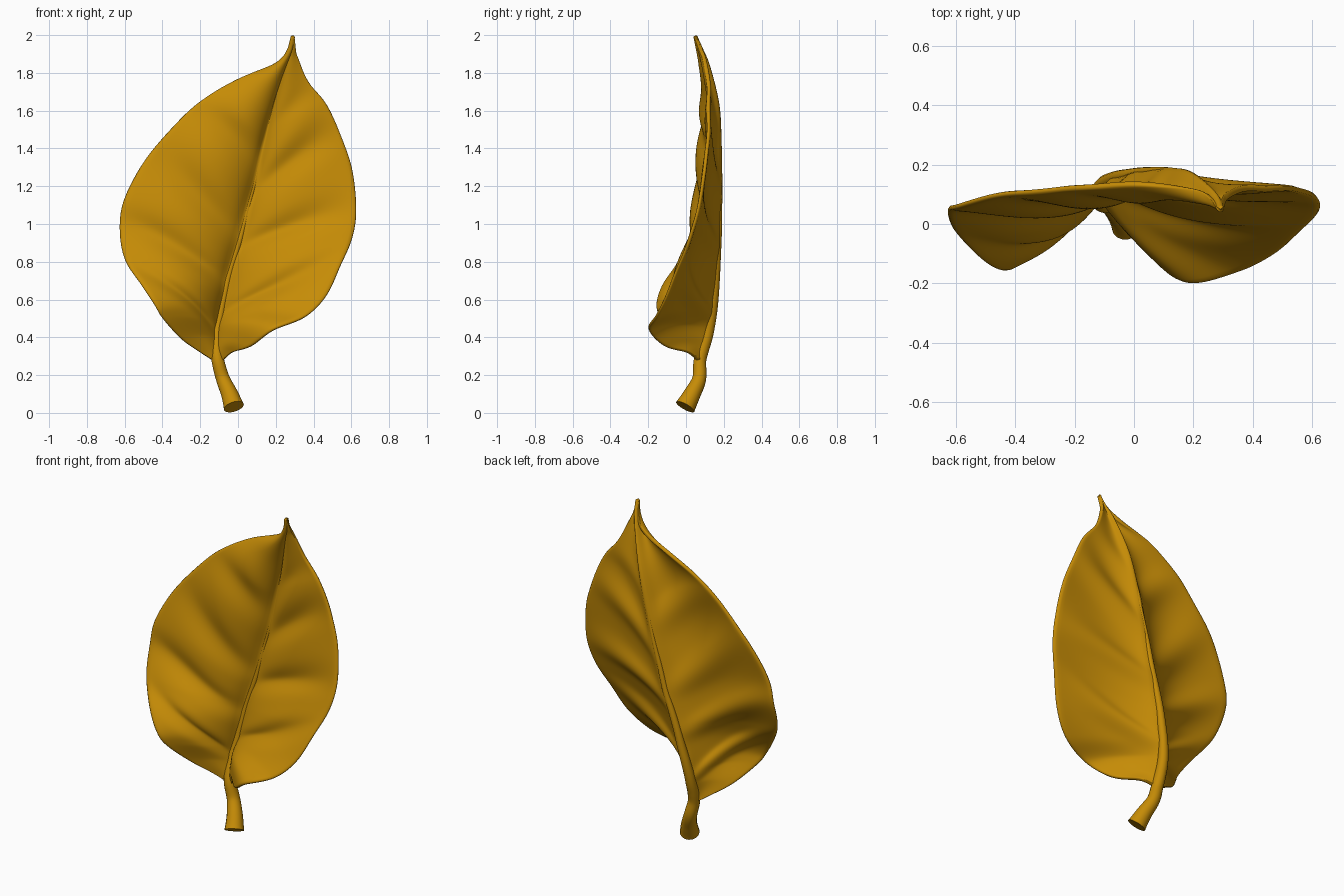
import bpy, bmesh, math
from mathutils import Vector

if "Cube" in bpy.data.objects:
    bpy.data.objects.remove(bpy.data.objects["Cube"])

gold = bpy.data.materials.new("golden_leaf")
gold.diffuse_color = (0.56, 0.26, 0.002, 1)
gold.use_nodes = True
gold.node_tree.nodes["Principled BSDF"].inputs["Base Color"].default_value = gold.diffuse_color

# Midrib and the two blade edges, base to tip; matching entries share one row
MID = [(-.105, .085, .27), (-.112, .10, .33), (-.112, .12, .39), (-.108, .135, .45),
       (-.095, .15, .53), (-.075, .161, .62), (-.052, .17, .72), (-.02, .177, .83),
       (.018, .184, .95), (.055, .189, 1.1), (.1, .192, 1.27), (.14, .191, 1.45),
       (.188, .178, 1.63), (.25, .127, 1.83), (.28, .088, 1.92), (.292, .05, 1.997)]
LEFT = [(-.13, .075, .275), (-.2, .04, .32), (-.3, -.03, .39), (-.4, -.125, .5),
        (-.445, -.15, .575), (-.515, -.115, .68), (-.6, -.03, .81), (-.628, .04, .97),
        (-.605, .06, 1.13), (-.5, .09, 1.33), (-.35, .11, 1.51), (-.2, .122, 1.65),
        (0, .14, 1.765), (.2, .12, 1.84), (.266, .085, 1.91), (.29, .05, 1.997)]
RIGHT = [(-.08, .07, .275), (-.03, .01, .32), (.07, -.11, .352), (.19, -.195, .44),
         (.36, -.155, .51), (.47, -.1, .62), (.545, -.04, .78), (.605, .02, .92),
         (.628, .06, 1.07), (.608, .1, 1.28), (.553, .115, 1.45), (.472, .12, 1.63),
         (.375, .12, 1.75), (.32, .1, 1.87), (.303, .08, 1.92), (.294, .05, 1.997)]
# Side veins: row at the midrib, row at the edge, strength
VEINS = {-1: [(2.2, 5.8, 1), (5.6, 7.4, 1), (7.8, 9.4, 1), (10.2, 10.9, .9)],
         1: [(3.6, 6.3, 1), (7.3, 8.1, 1), (9.3, 10.3, 1), (11, 11.7, .5)]}


def spline(pts, r):
    """Smooth curve through pts at fractional index r."""
    n = len(pts) - 1
    i = min(int(r), n - 1)
    t = r - i
    a, b, c, d = (Vector(pts[max(0, min(n, k))]) for k in range(i - 1, i + 3))
    return .5 * (2 * b + (c - a) * t + (2 * a - 5 * b + 4 * c - d) * t * t
                 + (3 * b - a - 3 * c + d) * t ** 3)


def blade_point(r, s):
    side = -1 if s < 0 else 1
    u = abs(s)
    m = spline(MID, r)
    e = spline(LEFT if side < 0 else RIGHT, r)
    p = m.lerp(e, u)
    fade = min(1, r / 3, (15 - r) / 4)
    p.z += .03 * 4 * u * (1 - u) * fade
    # Steep beside the midrib, flattening towards the edge
    rise = max(0, min(1, (r - 2) / 4))
    belly = .02 + .06 * rise if side < 0 else .02 + .018 * rise
    p.y -= belly * fade * math.sin(math.pi * u ** .65)
    # Veins pressed backwards, the skin between them puffed forwards
    groove = sum(k * math.exp(-((r - a - (b - a) * u ** .8) / .5) ** 2)
                 for a, b, k in VEINS[side])
    p.y += .036 * (groove - .45) * fade * (math.sin(math.pi * u ** .75) + .1 * u)
    return p


# Leaf blade
ROWS, HALF = 90, 14
bm = bmesh.new()
grid = [[bm.verts.new(blade_point(15 * i / ROWS, j / HALF)) for j in range(-HALF, HALF + 1)]
        for i in range(ROWS + 1)]
for i in range(ROWS):
    for j in range(2 * HALF):
        bm.faces.new((grid[i][j], grid[i][j + 1], grid[i + 1][j + 1], grid[i + 1][j]))
for f in bm.faces:
    f.smooth = True
mesh = bpy.data.meshes.new("leaf_blade")
bm.to_mesh(mesh)
bm.free()
mesh.materials.append(gold)
blade = bpy.data.objects.new("leaf_blade", mesh)
bpy.context.collection.objects.link(blade)
solid = blade.modifiers.new("thickness", 'SOLIDIFY')
solid.thickness = .022
solid.offset = 0
sub = blade.modifiers.new("round_edges", 'SUBSURF')
sub.levels = sub.render_levels = 1

# Stem, flared at the cut end and sinking into the midrib
STEM = [(-.022, -.004, .032), (-.045, .033, .1), (-.08, .07, .18)]
STEM += [(x, y - .012, z) for x, y, z in MID[:13]]
RADII = [.055, .045, .037, .034, .033, .031, .029, .027, .025, .022, .02, .018, .015,
         .012, .008, .004]
curve = bpy.data.curves.new("stem_and_midrib", 'CURVE')
curve.dimensions = '3D'
curve.bevel_depth = 1
curve.bevel_resolution = 6
curve.use_fill_caps = True
line = curve.splines.new('POLY')
STEPS = 90
line.points.add(STEPS)
for k, pt in enumerate(line.points):
    r = (len(STEM) - 1) * k / STEPS
    i = min(int(r), len(STEM) - 2)
    pt.co = (*spline(STEM, r), 1)
    pt.radius = RADII[i] + (RADII[i + 1] - RADII[i]) * (r - i)
curve.materials.append(gold)
stem = bpy.data.objects.new("stem_and_midrib", curve)
bpy.context.collection.objects.link(stem)
bpy.context.view_layer.objects.active = stem
stem.select_set(True)
bpy.ops.object.convert(target='MESH')
bpy.ops.object.shade_smooth_by_angle(angle=math.radians(50))
